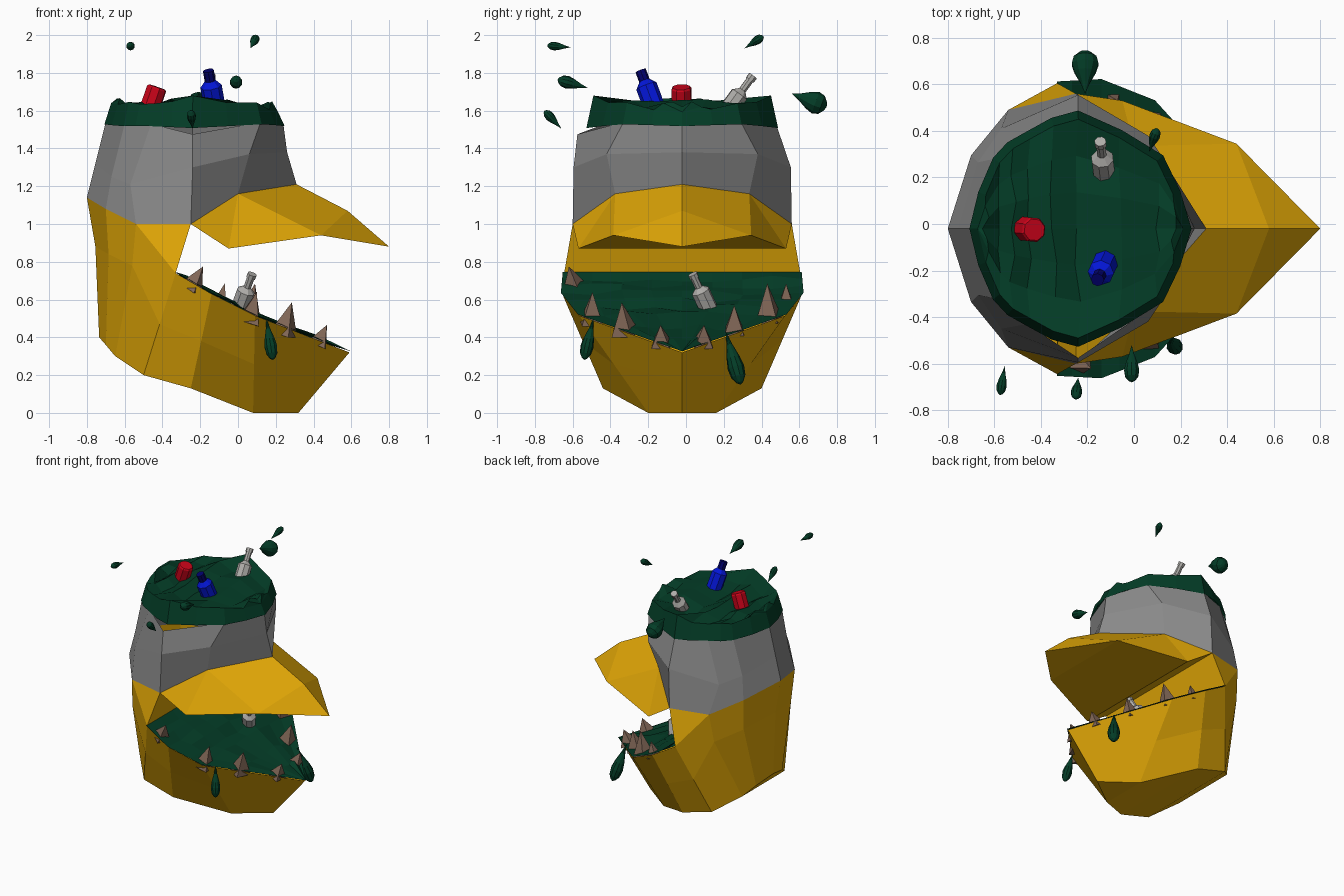
import bpy, bmesh, random
from mathutils import Vector
from math import sin, cos, pi

if "Cube" in bpy.data.objects:
    bpy.data.objects.remove(bpy.data.objects["Cube"])

random.seed(4)
YC = -0.02  # plane of symmetry


def colour(name, r, g, b):
    m = bpy.data.materials.new(name)
    m.diffuse_color = (r, g, b, 1)
    m.use_nodes = True
    m.node_tree.nodes["Principled BSDF"].inputs["Base Color"].default_value = m.diffuse_color
    return m


ORANGE = colour("orange", .74, .38, .002)
GREY = colour("grey", .25, .25, .25)
GREEN = colour("slime green", .001, .046, .020)
RED = colour("red", .60, .001, .010)
BLUE = colour("blue", .001, .008, .70)
NAVY = colour("navy", .0, .0, .15)
TOOTH = colour("tooth brown", .22, .135, .095)
GLASS = colour("pale grey", .43, .42, .40)


def build(name, verts, faces, *mats, merge=True):
    bm = bmesh.new()
    vs = [bm.verts.new(v) for v in verts]
    for f in faces:
        bm.faces.new([vs[i] for i in f])
    if merge:
        bmesh.ops.remove_doubles(bm, verts=bm.verts, dist=.0005)
    me = bpy.data.meshes.new(name)
    bm.to_mesh(me)
    bm.free()
    ob = bpy.data.objects.new(name, me)
    for m in mats:
        me.materials.append(m)
    bpy.context.collection.objects.link(ob)
    return ob


def ring(half):
    """Back-to-front half outline (x, half width, z) -> full loop."""
    near = [(x, YC - w, z) for x, w, z in half]
    far = [(x, YC + w, z) for x, w, z in half[1:-1]]
    return near + far[::-1]


def loft(rings):
    """Vertices and outward side faces of stacked loops."""
    n = len(rings[0])
    faces = [(k*n + i, k*n + (i+1) % n, (k+1)*n + (i+1) % n, (k+1)*n + i)
             for k in range(len(rings) - 1) for i in range(n)]
    return [v for r in rings for v in r], faces


# Head: grey faceted band
head_low = [(-.80, 0, 1.14), (-.70, .315, 1.08), (-.54, .51, 1.0),
            (-.25, .58, 1.0), (0, .355, 1.16), (.31, 0, 1.21)]
head_mid = [(-.755, 0, 1.32), (-.67, .285, 1.25), (-.57, .43, 1.21),
            (-.24, .575, 1.30), (.06, .40, 1.37), (.26, 0, 1.38)]
head_top = [(-.70, 0, 1.54), (-.60, .30, 1.53), (-.46, .41, 1.53),
            (-.24, .50, 1.52), (.12, .31, 1.54), (.24, 0, 1.53)]
band_top = ring(head_top)
band_top[3] = (-.24, -.575, 1.475)  # lip on the near side
v, f = loft([ring(head_low), ring(head_mid), band_top])
build("head_band", v, f, GREY)

# Upper beak: one near half mirrored, with a hollowed underside
V = [(-.25, -.58, 1.0), (0, -.355, 1.16), (.31, 0, 1.21), (.58, 0, 1.07),
     (.80, 0, .88), (.44, -.365, .94), (-.05, -.55, .87)]
verts = [(x, YC + y, z) for x, y, z in V] + [(x, YC - y, z) for x, y, z in V]
faces = [(0, 6, 1), (1, 6, 5), (1, 5, 3, 2), (3, 5, 4)]
faces += [tuple(i + 7 for i in q[::-1]) for q in faces]
faces += [(0, 7, 13, 6), (6, 13, 12, 5), (5, 12, 4)]
build("upper_beak", verts, faces, ORANGE)

# Lower jaw: walls, bottom, cheeks and throat
rim = [(-.33, .625, .74), (-.14, .635, .63), (.09, .545, .515), (.59, 0, .32)]
jaw_top = head_low[:3] + rim
jaw_low = [(-.735, 0, .40), (-.70, .16, .36), (-.65, .26, .30), (-.50, .42, .20),
           (-.25, .42, .13), (.08, .18, 0), (.32, 0, 0)]
jaw_mid = [tuple((a + b) / 2 for a, b in zip(p, q)) for p, q in zip(jaw_top, jaw_low)]
jaw_mid[:3] = [(-.755, 0, .88), (-.685, .29, .84), (-.56, .475, .78)]
v, f = loft([ring(jaw_low), ring(jaw_mid), ring(jaw_top)])
n = 12
f.append((0, 11, 1))
f += [(i, n - i, n - i - 1, i + 1) for i in range(1, 5)]
f.append((5, 7, 6))
t = 2 * n  # start of the top loop
c = len(v)
v += [(-.25, YC - .58, 1.0), (-.25, YC + .58, 1.0)]
f += [(t + 2, t + 3, c), (t + 10, c + 1, t + 9), (c, t + 3, t + 9, c + 1)]
build("lower_jaw", v, f, ORANGE)


# Slime lying in the jaw
def rim_at(s):
    k = min(int(s), 2)
    a, b = Vector(rim[k]), Vector(rim[k + 1])
    return a.lerp(b, s - k)


R, C = 10, 8
v, f = [], []
for i in range(R):
    p = rim_at(3 * i / (R - 1))
    for j in range(C + 1):
        inner = 0 < j < C and 0 < i < R - 1
        v.append((p.x + (.008 if i == R - 1 else 0), YC + p.y * (2*j/C - 1) * 1.012,
                  p.z + .006 + (random.uniform(-.02, .02) if inner else 0)))
for i in range(R - 2):
    for j in range(C):
        a = i * (C + 1) + j
        f.append((a, a + C + 1, a + C + 2, a + 1))
f += [((R-2)*(C+1) + j, (R-1)*(C+1) + C // 2, (R-2)*(C+1) + j + 1) for j in range(C)]
build("jaw_slime", v, f, GREEN, merge=False)

# Slime heaped on top of the head: a skirt, then ridges running side to side
outline = []
base = ring(head_top)
centre = Vector((-.23, YC, 1.53))
for a, b in zip(base, base[1:] + base[:1]):
    a, b = Vector(a), Vector(b)
    outline += [a, (a + b) / 2 + ((a + b) / 2 - centre) * .03]
skirt, crest = [], []
for k, p in enumerate(outline):
    skirt.append(centre + (p - centre) * 1.015)
    skirt[-1].z = p.z - .012
    q = centre + (p - centre) * .94
    q.z = 1.645 + random.uniform(-.018, .012) - max(0, q.x - .05) * .22
    crest.append(q)
crest[6].z = crest[14].z = 1.68  # peaks on both flanks
v, f = loft([skirt, crest])
S = 6
rows = []
for i in range(1, 10):
    a, b = crest[i], crest[20 - i]
    ridge = 1.63 + (.022 if i % 2 else -.018) - max(0, a.x - .05) * .15
    row = [10 + i + 10] + list(range(len(v), len(v) + S - 1)) + [20 + 20 - i]
    for j in range(1, S):
        p = a.lerp(b, j / S)
        v.append((p.x + random.uniform(-.015, .015), p.y,
                  ridge + random.uniform(-.015, .015)))
    rows.append(row)
for r0, r1 in zip(rows, rows[1:]):
    f += [(r0[j], r1[j], r1[j + 1], r0[j + 1]) for j in range(S)]
f += [(20, rows[0][j], rows[0][j + 1]) for j in range(S)]
f += [(rows[-1][j], 30, rows[-1][j + 1]) for j in range(S)]
build("head_slime", v, f, GREEN)


# Turned parts along an axis: bottles, can, drops, teeth
def lathe(name, start, end, profile, sides, mats, split=9):
    start, end = Vector(start), Vector(end)
    axis = end - start
    q = axis.to_track_quat('Z', 'Y')
    rings = [[start + axis * t + q @ Vector((r * cos(2*pi*(i+.5)/sides),
                                             r * sin(2*pi*(i+.5)/sides), 0))
              for i in range(sides)] for t, r in profile]
    v, f = loft(rings)
    ob = build(name, v, f, *mats)
    if len(mats) > 1:  # second colour on the far end of the axis
        for p in ob.data.polygons:
            p.material_index = int((p.center - start).dot(axis) / axis.dot(axis) > split)
    return ob


bottle = [(0, 0), (0, .05), (.56, .05), (.66, .021), (.9, .021),
          (.9, .026), (1, .026), (1, 0)]
lathe("top_bottle", (-.125, .19, 1.56), (-.145, .355, 1.785), bottle, 8, [GLASS])
lathe("mouth_bottle", (0, .13, .53), (.075, .035, .735), bottle, 8, [GLASS])
lathe("blue_bottle", (-.115, -.15, 1.57), (-.157, -.24, 1.812),
      [(0, 0), (0, .057), (.66, .057), (.78, .029), (1, .029), (1, 0)], 8, [BLUE, NAVY], .76)
lathe("red_can", (-.475, -.02, 1.59), (-.428, -.025, 1.725),
      [(0, 0), (0, .055), (.93, .055), (1, .048), (1, 0)], 8, [RED])

# Teeth: base point, tip point, base radius
teeth = [((-.25, -.59, .66), (-.185, -.62, .775), .07), ((.05, -.50, .475), (.10, -.495, .64), .08),
         ((.24, -.32, .415), (.285, -.34, .585), .08), ((.42, -.13, .36), (.47, -.135, .465), .07),
         ((.42, .09, .36), (.47, .095, .465), .07), ((.24, .255, .42), (.28, .255, .57), .075),
         ((.05, .44, .485), (.09, .43, .685), .085), ((-.10, .53, .57), (-.07, .53, .685), .055)]
for a, b, r in teeth:
    lathe("tooth", a, b, [(0, 0), (0, r), (1, 0)], 4, [TOOTH])

# Splash drops: tail point, round end, radius
drops = [((-.555, -.61, 1.935), (-.575, -.735, 1.945), .023),
         ((-.01, -.52, 1.72), (-.01, -.68, 1.765), .034),
         ((-.24, -.66, 1.505), (-.25, -.75, 1.60), .025),
         ((.065, .31, 1.93), (.10, .41, 1.995), .024),
         ((-.21, .56, 1.69), (-.21, .745, 1.62), .06),
         ((.15, -.49, .50), (.185, -.54, .28), .035),
         ((.36, .21, .43), (.43, .29, .15), .045)]
for a, b, r in drops:
    lathe("slime_drop", a, b, [(0, 0), (.25, r * .35), (.5, r * .8), (.68, r),
                               (.85, r * .85), (.96, r * .4), (1, 0)], 10, [GREEN])
